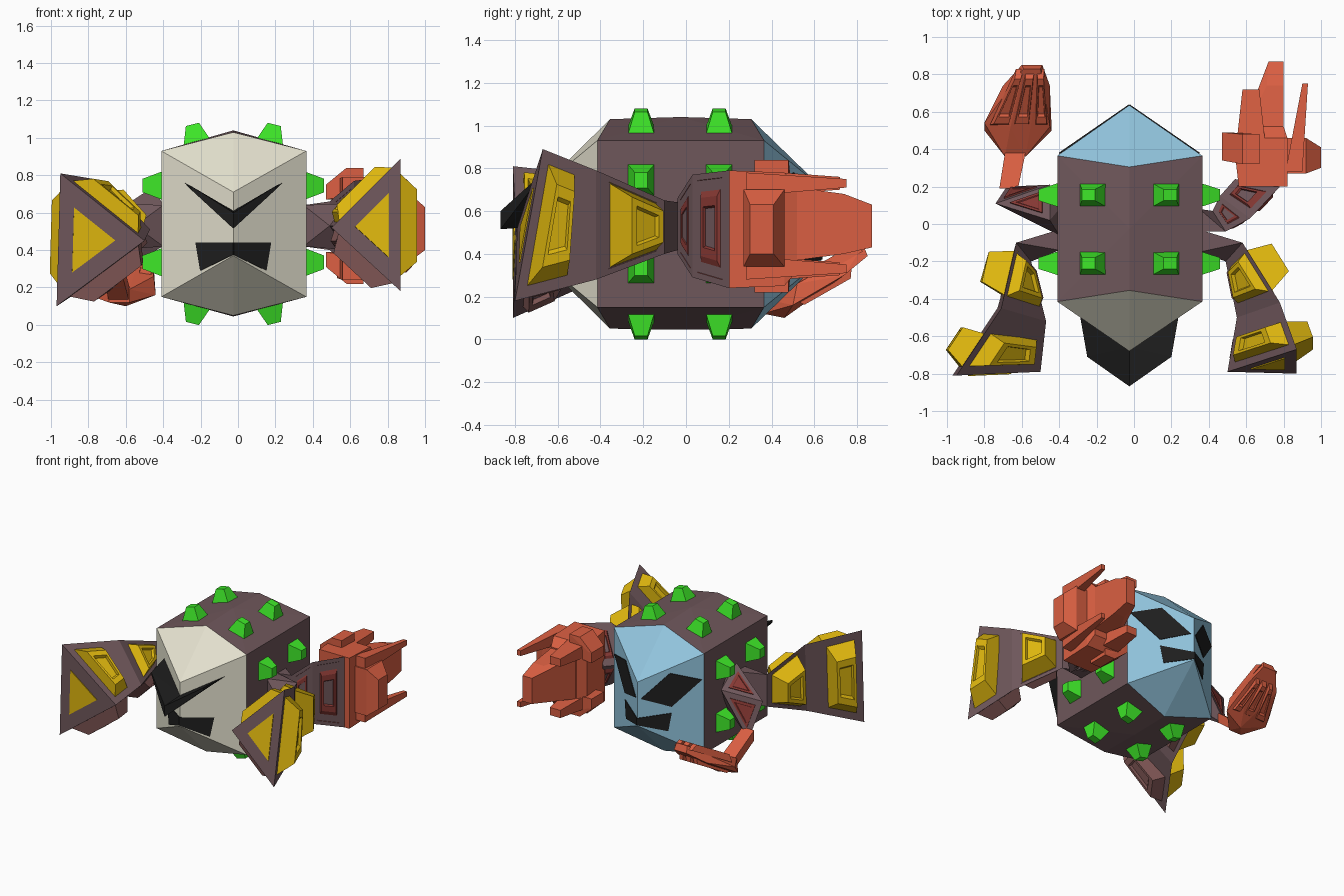
import bpy, bmesh
from mathutils import Vector as V

if "Cube" in bpy.data.objects:
    bpy.data.objects.remove(bpy.data.objects["Cube"])


def mat(name, r, g, b):
    m = bpy.data.materials.new(name)
    m.diffuse_color = [((c / 255 + 0.055) / 1.055) ** 2.4 for c in (r, g, b)] + [1]
    m.use_nodes = True
    m.node_tree.nodes["Principled BSDF"].inputs["Base Color"].default_value = m.diffuse_color
    return m


PURPLE = mat("purple_brown", 111, 87, 91)
ROSE = mat("rose_brown", 140, 95, 93)
CREAM = mat("cream", 229, 226, 207)
BLUE = mat("light_blue", 146, 197, 222)
GREEN = mat("green", 64, 238, 42)
YELLOW = mat("yellow", 222, 182, 14)
RED = mat("orange_red", 218, 95, 66)
DARKRED = mat("dark_red", 134, 56, 51)
BLACK = mat("black", 31, 31, 31)
CX = -0.025  # middle of the body


def finish(name, bm, mats):
    bmesh.ops.recalc_face_normals(bm, faces=bm.faces)
    me = bpy.data.meshes.new(name)
    bm.to_mesh(me)
    bm.free()
    for m in mats:
        me.materials.append(m)
    ob = bpy.data.objects.new(name, me)
    bpy.context.collection.objects.link(ob)
    return ob


def hull(name, pts, *mats):
    """Convex solid around the points."""
    bm = bmesh.new()
    for p in pts:
        bm.verts.new(p)
    bmesh.ops.convex_hull(bm, input=bm.verts)
    bmesh.ops.delete(bm, geom=[v for v in bm.verts if not v.link_faces], context='VERTS')
    bmesh.ops.dissolve_limit(bm, angle_limit=0.01, verts=bm.verts, edges=bm.edges)
    return finish(name, bm, mats)


def rings(name, loops, m):
    """Loft through loops with the same number of points, capped at both ends."""
    bm = bmesh.new()
    vs = [[bm.verts.new(p) for p in lp] for lp in loops]
    n = len(vs[0])
    for a, b in zip(vs, vs[1:]):
        for i in range(n):
            j = (i + 1) % n
            bm.faces.new((a[i], a[j], b[j], b[i]))
    bm.faces.new(vs[0])
    bm.faces.new(vs[-1])
    return finish(name, bm, [m])


def plate(name, corners, inside, m, k=0.8, h=0.1, taper=0.6, recess=0.02):
    """Raised, tapered block with a sunken centre, sitting on a face."""
    c = sum(corners, V()) / len(corners)
    n = (corners[1] - corners[0]).cross(corners[-1] - corners[0])
    if len(corners) == 4:
        n = (corners[2] - corners[0]).cross(corners[3] - corners[1])
    n.normalize()
    if n.dot(c - inside) < 0:
        n = -n
    steps = ((k, -0.02), (k * taper, h), (k * taper * 0.7, h), (k * taper * 0.6, h - recess))
    return rings(name, [[c + (p - c) * s + n * d for p in corners] for s, d in steps], m)


def box(x, y, z):
    return [(a, b, c) for a in x for b in y for c in z]


# body: six-sided barrel with a wedge at each end, coloured by direction
pts = [(CX, CX, 1.04), (CX, CX, 0.045)]
for x in (-0.41, 0.365):
    pts += box((x,), (-0.415, 0.365), (0.15, 0.93))
pts += box((CX,), (-0.355, 0.305), (0.05, 1.03)) + box((CX,), (-0.68, 0.635), (0.37, 0.71))
body = hull("body", pts, PURPLE, CREAM, BLUE)
for f in body.data.polygons:
    f.material_index = 1 if f.normal.y < -0.3 else 2 if f.normal.y > 0.3 else 0


# green studs on the roof, belly and flanks
def stud(c, n, u):
    c, n, u = V(c), V(n).normalized(), V(u).normalized()
    w = V((0, 1, 0))
    p = [c + u * a * s + w * b * s2 + n * h for h, s, s2 in ((-0.02, 0.08, 0.068), (0.098, 0.036, 0.03))
         for a in (-1, 1) for b in (-1, 1)]
    hull("stud", p, GREEN)


for s in (-1, 1):
    for y in (-0.21, 0.155):
        for t in (-1, 1):
            stud((CX + s * 0.195, y, 0.54 + t * 0.437), (s * 0.25, 0, t), (1, 0, -t * s * 0.25))
            stud((CX + s * 0.388, y, 0.54 + t * 0.205), (s, 0, 0), (0, 0, 1))


# thin black face panels lying on the wedges
def panel(name, end, s, prof):
    p = []
    for dx, z in prof:
        y = -0.68 + 0.69 * dx if end < 0 else 0.635 - 0.69 * dx
        for d in (-0.003, 0.005):
            p.append((CX + s * (dx + d * 0.57), y + end * d * 0.82, z))
    hull(name, p, BLACK)


for s in (-1, 1):
    panel("front_mouth", -1, s, ((0, 0.44), (0.2, 0.44), (0.175, 0.29), (0, 0.375)))
    panel("rear_mouth", 1, s, ((0, 0.43), (0.2, 0.47), (0.18, 0.33), (0, 0.375)))
    panel("rear_eye", 1, s, ((0.02, 0.58), (0.19, 0.78), (0.375, 0.73), (0.2, 0.52)))
    # jutting brow
    hull("brow", [(CX + s * a, y, z) for a, y, z in (
        (0.262, -0.5, 0.76), (0.225, -0.71, 0.742), (0.225, -0.71, 0.722), (0, -0.868, 0.6),
        (0, -0.868, 0.515), (0, -0.66, 0.61), (0, -0.66, 0.53))], BLACK)


# arms: three-sided lofts with plates on their faces
def arm(name, root, secs, cols, heights, spans):
    secs = [[V(p) for p in sec] for sec in secs]
    hull(name + "_shoulder", root + [tuple(p) for p in secs[0]], PURPLE)
    rings(name, secs, PURPLE)
    for a, b, hs, (t0, t1) in zip(secs, secs[1:], heights, spans):
        mid = sum(a + b, V()) / 6
        for i in range(3):
            j = (i + 1) % 3
            quad = [a[i].lerp(b[i], t0), a[j].lerp(b[j], t0), a[j].lerp(b[j], t1), a[i].lerp(b[i], t1)]
            plate(name + "_plate", quad, mid, cols[i], 0.86, hs[i], 0.65)
    return secs


# section order: outer top, outer bottom, inner point
fronts = {
    "front_arm_right": (box((0.35,), (-0.15, -0.03), (0.42, 0.64)), [
        [(0.58, -0.1, 0.65), (0.58, -0.1, 0.4), (0.49, -0.2, 0.53)],
        [(0.78, -0.42, 0.79), (0.78, -0.42, 0.28), (0.55, -0.5, 0.53)],
        [(0.87, -0.67, 0.89), (0.87, -0.8, 0.18), (0.5, -0.79, 0.52)]]),
    "front_arm_left": (box((-0.4,), (-0.14, -0.03), (0.42, 0.64)), [
        [(-0.63, -0.1, 0.65), (-0.63, -0.1, 0.4), (-0.55, -0.2, 0.53)],
        [(-0.71, -0.45, 0.77), (-0.73, -0.45, 0.26), (-0.47, -0.52, 0.51)],
        [(-0.95, -0.81, 0.81), (-0.97, -0.81, 0.1), (-0.5, -0.79, 0.45)]])}
for name, (root, secs) in fronts.items():
    secs = arm(name, root, secs, (YELLOW, ROSE, YELLOW),
               ((0.13, 0.06, 0.05), (0.11, 0.1, 0.07)), ((0.05, 0.87), (0.32, 0.92)))
    plate(name + "_end_plate", secs[-1], sum(secs[-2], V()) / 3, YELLOW, 0.49, 0.006, 1, 0)

arm("rear_arm_right", box((0.35,), (-0.04, 0.08), (0.42, 0.64)), [
    [(0.49, -0.04, 0.66), (0.49, -0.04, 0.4), (0.42, 0.07, 0.53)],
    [(0.62, 0.03, 0.77), (0.62, 0.03, 0.29), (0.46, 0.15, 0.53)],
    [(0.78, 0.2, 0.79), (0.78, 0.2, 0.24), (0.54, 0.24, 0.53)]],
    (DARKRED,) * 3, ((0.005,) * 3, (0.012,) * 3), ((0.1, 0.9), (0.1, 0.9)))

# left rear arm: one faceted shoulder block with two dark triangles
A, B, C, D = V((-0.45, 0.02, 0.74)), V((-0.45, 0.21, 0.6)), V((-0.68, 0.2, 0.27)), V((-0.74, 0.11, 0.55))
hull("rear_arm_left", box((-0.4,), (-0.06, 0.08), (0.42, 0.64)) + [tuple(p) for p in (A, B, C, D)], PURPLE)
for tri in ((A, B, D), (B, C, D)):
    plate("rear_arm_left_plate", list(tri), V((-0.5, 0.05, 0.5)), DARKRED, 0.6, 0.008, 1, 0.004)

# right hand: upright palm, broad middle finger, thumb and side fingers
hull("right_palm", box((0.56, 0.82), (0.2,), (0.24, 0.79)) + box((0.53, 0.82), (0.46,), (0.25, 0.78))
     + box((0.58, 0.8), (0.52,), (0.32, 0.72)), RED)
hull("right_middle_finger", box((0.56, 0.8), (0.45,), (0.36, 0.72)) + box((0.71, 0.8), (0.74,), (0.4, 0.68))
     + box((0.72, 0.8), (0.87,), (0.43, 0.63)), RED)
hull("right_thumb", box((0.8, 0.92), (0.27, 0.46), (0.34, 0.7)) + box((1.0,), (0.3, 0.41), (0.4, 0.63)), RED)
for t in (-1, 1):
    zc = lambda a, b: (0.53 + t * a, 0.53 + t * b)
    hull("right_side_finger", box((0.81, 0.9), (0.28,), zc(0.14, 0.25)) + box((0.9, 0.93), (0.75,), zc(0.18, 0.22)), RED)
    hull("right_inner_finger", box((0.55, 0.7), (0.45,), zc(0.15, 0.25)) + box((0.58, 0.67), (0.72,), zc(0.17, 0.23)), RED)
    hull("right_inner_knuckle", box((0.47, 0.5), (0.34, 0.49), zc(0.14, 0.22))
         + box((0.58, 0.67), (0.32, 0.48), zc(0.16, 0.31)), RED)

# left hand: hangs low and flat, tilted up towards the tip
hull("left_wrist", box((-0.72, -0.62), (0.19,), (0.27, 0.35)) + box((-0.69, -0.58), (0.38,), (0.12, 0.2)), RED)
hull("left_palm", box((-0.69, -0.58), (0.36,), (0.12, 0.19)) + [
    (-0.8, 0.5, 0.16), (-0.8, 0.54, 0.22), (-0.44, 0.5, 0.16), (-0.45, 0.52, 0.26),
    (-0.66, 0.52, 0.28), (-0.6, 0.46, 0.1), (-0.7, 0.74, 0.3), (-0.45, 0.74, 0.3),
    (-0.6, 0.85, 0.39), (-0.49, 0.85, 0.39), (-0.59, 0.83, 0.44), (-0.5, 0.83, 0.44)], RED)
for x0, x1, x2, x3 in ((-0.77, -0.67, -0.63, -0.59), (-0.65, -0.56, -0.58, -0.53), (-0.53, -0.46, -0.52, -0.48)):
    quad = [V((x0, 0.52, 0.26)), V((x1, 0.52, 0.26)), V((x3, 0.82, 0.43)), V((x2, 0.82, 0.43))]
    plate("left_finger", quad, V((-0.6, 0.6, 0)), RED, 1, 0.03, 0.8, 0.012)
    low = [p - V((0, 0.02, 0.1)) for p in quad]
    plate("left_under_finger", low, V((-0.6, 0.6, 0.6)), RED, 0.9, 0.025, 0.8, 0.012)
